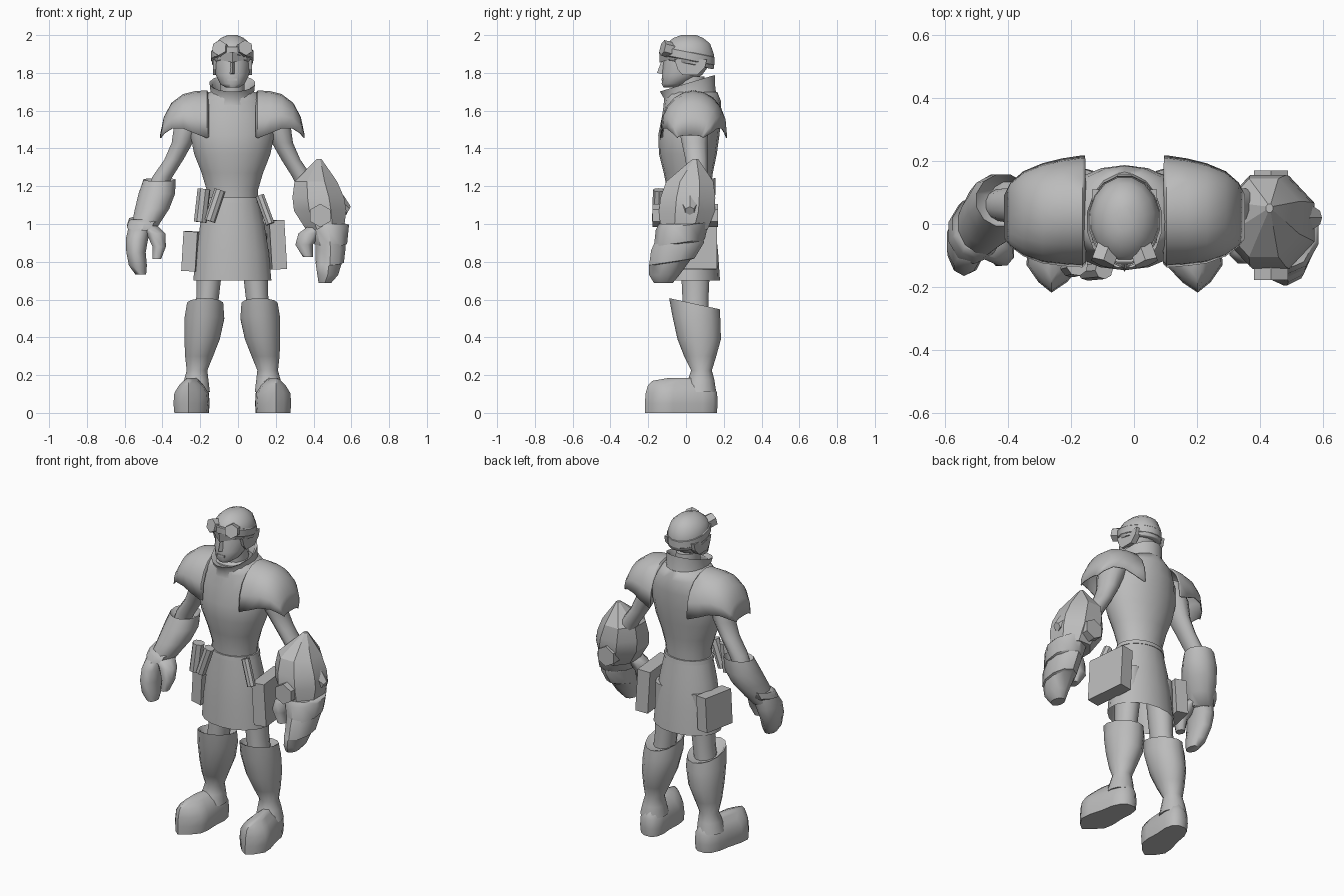
import bpy, bmesh, math
from mathutils import Vector

CX = -0.03  # body centre line
grey = bpy.data.materials.new("plain_grey")
grey.diffuse_color = (0.5, 0.5, 0.5, 1)


def finish(name, bm, angle=40):
    bmesh.ops.recalc_face_normals(bm, faces=bm.faces)
    me = bpy.data.meshes.new(name)
    bm.to_mesh(me)
    bm.free()
    me.materials.append(grey)
    ob = bpy.data.objects.new(name, me)
    bpy.context.collection.objects.link(ob)
    bpy.ops.object.select_all(action='DESELECT')
    ob.select_set(True)
    bpy.context.view_layer.objects.active = ob
    if angle:
        bpy.ops.object.shade_smooth_by_angle(angle=math.radians(angle))
    return ob


def skin(name, rows, closed=True, caps=(True, True), angle=40):
    """Bridge rows of points with quads."""
    bm = bmesh.new()
    vs = [[bm.verts.new(p) for p in row] for row in rows]
    n = len(vs[0])
    for a, b in zip(vs, vs[1:]):
        for i in range(n if closed else n - 1):
            j = (i + 1) % n
            bm.faces.new((a[i], a[j], b[j], b[i]))
    if caps[0]:
        bm.faces.new(vs[0])
    if caps[1]:
        bm.faces.new(vs[-1])
    return finish(name, bm, angle)


def loft(name, rings, n=14, caps=(True, True), angle=40):
    """Rings: x, y, z, rx, ry, optional z slope along y."""
    rows = []
    for x, y, z, rx, ry, *s in rings:
        k = s[0] if s else 0
        row = []
        for i in range(n):
            a = 2 * math.pi * (i + 0.5) / n
            dy = ry * math.sin(a)
            row.append((x + rx * math.cos(a), y + dy, z + k * dy))
        rows.append(row)
    return skin(name, rows, True, caps, angle)


def rod(name, p, q, r, n=6, r2=None):
    p, q = Vector(p), Vector(q)
    bm = bmesh.new()
    bmesh.ops.create_cone(bm, cap_ends=True, segments=n, radius1=r,
                          radius2=r if r2 is None else r2, depth=(q - p).length)
    ob = finish(name, bm, 35)
    ob.location = (p + q) / 2
    ob.rotation_euler = (q - p).to_track_quat('Z', 'Y').to_euler()
    return ob


def box(name, loc, size, rot=(0, 0, 0)):
    bm = bmesh.new()
    bmesh.ops.create_cube(bm, size=1)
    bmesh.ops.scale(bm, vec=size, verts=bm.verts)
    ob = finish(name, bm, 0)
    ob.location, ob.rotation_euler = loc, rot
    return ob


# torso, collar and neck
loft("torso", [(CX, y, z, rx, ry) for y, z, rx, ry in [
    (.015, 1.08, .135, .11), (.015, 1.18, .138, .115), (.012, 1.27, .165, .13),
    (.01, 1.37, .205, .153), (.015, 1.47, .225, .162), (.03, 1.57, .215, .157),
    (.035, 1.65, .18, .15), (.03, 1.70, .122, .135)]], 18, angle=60)
loft("collar", [(CX, .028, 1.63, .14, .15), (CX, .02, 1.69, .116, .138, .2),
                (CX, .007, 1.745, .122, .148, .3), (CX, .007, 1.737, .108, .134, .3),
                (CX, .02, 1.69, .09, .11)], 16, (False, True), 60)
loft("neck", [(CX, .03, 1.62, .07, .08), (CX, .02, 1.78, .065, .08)], 12)

# head with skull cap, strap and goggles
loft("head", [(CX, -.085, 1.722, .035, .035), (CX, -.06, 1.742, .066, .07),
              (CX, -.02, 1.79, .09, .108), (CX, .005, 1.85, .098, .127),
              (CX, .01, 1.92, .095, .12)], 16, angle=60)
loft("skull_cap", [(CX, .015, 1.845, .1, .13, -.2), (CX, .015, 1.85, .11, .136, -.2),
                   (CX, .013, 1.91, .112, .138, -.1), (CX, .012, 1.955, .095, .118),
                   (CX, .012, 1.985, .062, .08), (CX, .015, 2.0, .025, .04)], 16, angle=60)
loft("goggle_strap", [(CX, .012, 1.865, .11, .136, -.2), (CX, .012, 1.87, .115, .142, -.2),
                      (CX, .012, 1.91, .115, .142, -.2), (CX, .012, 1.915, .11, .136, -.2)], 16)
skin("nose", [[(CX, -.13, 1.865), (CX - .012, -.115, 1.86), (CX + .012, -.115, 1.86)],
              [(CX, -.153, 1.80), (CX - .018, -.112, 1.79), (CX + .018, -.112, 1.79)]], angle=0)
skin("brow_peak", [[(CX - .07, -.11, 1.90), (CX, -.142, 1.91), (CX + .07, -.11, 1.90)],
                   [(CX - .08, -.085, 1.872), (CX, -.14, 1.855), (CX + .08, -.085, 1.872)]],
     False, (False, False), 0)
box("mouth", (CX, -.119, 1.765), (.05, .02, .012))

for s, side in ((-1, "left"), (1, "right")):
    rod("goggle_lens_" + side, (CX + s * .052, -.075, 1.92), (CX + s * .07, -.124, 1.933), .042)
    skin("ear_flap_" + side, [[(CX + s * x, y, z) for y, z in
         [(-.06, 1.87), (-.045, 1.82), (-.02, 1.79), (.06, 1.79), (.10, 1.83), (.11, 1.87)]]
         for x in (.07, .103)], angle=0)

    # shoulder guard: arches stepping outwards
    rows = []
    for d, top, y0, y1, bot in [(.125, 1.69, -.125, .215, 1.46), (.135, 1.705, -.135, .215, 1.455),
                                (.20, 1.70, -.13, .205, 1.48), (.26, 1.685, -.122, .19, 1.505),
                                (.32, 1.64, -.10, .165, 1.505), (.36, 1.565, -.07, .13, 1.48),
                                (.38, 1.47, -.045, .09, 1.455)]:
        row = []
        for i in range(11):
            a = math.pi * i / 10
            row.append((CX + s * d, (y0 + y1) / 2 - math.cos(a) * (y1 - y0) / 2,
                        bot + (top - bot) * math.sin(a) ** .8))
        rows.append(row)
    guard = skin("shoulder_guard_" + side, rows, False, (False, False), 45)
    m = guard.modifiers.new("thickness", 'SOLIDIFY')
    m.thickness, m.offset = .006, 0

    # upper arm
    loft("upper_arm_" + side, [(CX + s * d, y, z, rx, ry) for d, y, z, rx, ry in [
        (.19, .04, 1.62, .07, .08), (.235, .04, 1.53, .075, .085), (.265, .045, 1.43, .058, .07),
        (.31, .055, 1.34, .052, .06), (.37, .06, 1.25, .055, .055), (.40, .06, 1.18, .05, .05)]], 12)

    # leg and boot
    loft("thigh_" + side, [(CX + s * d, .05, z, r, r + .01) for d, z, r in [
        (.145, .5, .062), (.13, .62, .062), (.122, .74, .068), (.11, .95, .075)]], 12)
    loft("boot_shaft_" + side, [(CX + s * d, y, z, rx, ry, k) for d, y, z, rx, ry, k in [
        (.195, .075, .11, .078, .085, 0), (.191, .08, .175, .066, .07, 0),
        (.187, .082, .225, .056, .055, 0),
        (.176, .075, .30, .076, .085, 0), (.16, .07, .39, .096, .115, 0),
        (.148, .055, .50, .108, .127, -.1), (.144, .045, .578, .098, .134, -.22),
        (.144, .045, .573, .088, .118, -.22), (.144, .045, .55, .07, .095, -.1)]], 14, angle=60)

    # pointed shoe from a mirrored sole outline
    half = [(0, -.218), (.045, -.185), (.09, -.13), (.093, -.07), (.078, .02), (.075, .09),
            (.056, .145), (.022, .168)]
    plan = half + [(-x, y) for x, y in half[:0:-1]]
    rows = []
    for z, fx, fy, fb in [(0, .95, 1, .96), (.05, 1, 1, 1), (.105, .95, .985, .97),
                          (.145, .68, .95, .85), (.17, .4, .87, .65), (.185, .2, .6, .5)]:
        rows.append([(CX + s * (.206 - .12 * y) + fx * x,
                      .1 + fy * (y - .1) if y < .05 else .05 + fb * (y - .05), z) for x, y in plan])
    skin("shoe_" + side, rows, angle=60)

# skirt and belt
loft("skirt", [(CX, .025, .70, .21, .155), (CX, .022, .85, .196, .148),
               (CX, .018, 1.0, .172, .135), (CX, .015, 1.13, .142, .12),
               (CX, .015, 1.135, .13, .11)], 18, (False, True))
loft("belt", [(CX, .015, 1.115, .15, .125), (CX, .015, 1.14, .146, .122)], 18)

# hip boxes and belt tubes
box("hip_box_left", (-.238, .06, .855), (.075, .2, .21), (0, .06, -.2))
box("hip_box_right", (.2, .03, .89), (.08, .26, .26), (0, -.06, .1))
rod("belt_tube_left", (-.18, -.13, 1.185), (-.2, -.135, 1.01), .035, 8)
rod("belt_tube_tilted", (-.095, -.145, 1.18), (-.15, -.15, 1.015), .03, 8)
rod("belt_tube_right", (.115, -.09, 1.15), (.17, -.11, 1.0), .025, 8)

# left glove
loft("glove_cuff", [(-.40, .075, 1.19, .06, .06), (-.415, .075, 1.235, .088, .085, .1),
                    (-.43, .06, 1.16, .1, .1), (-.455, .03, 1.08, .094, .105),
                    (-.485, -.005, 1.01, .078, .095), (-.51, -.03, .95, .066, .075)], 12, angle=50)
loft("glove_band", [(-.497, -.01, 1.025, .07, .08), (-.495, -.01, 1.025, .085, .102, .2),
                    (-.51, -.025, .985, .083, .102, .2), (-.51, -.025, .98, .06, .08)], 10)
loft("glove_fingers", [(-.515, -.03, .99, .066, .08), (-.535, -.055, .92, .062, .095),
                       (-.54, -.075, .85, .054, .09), (-.53, -.09, .78, .05, .07),
                       (-.515, -.1, .733, .03, .045)], 10, angle=60)
loft("glove_thumb", [(-.48, -.04, .99, .06, .065), (-.435, -.07, .95, .055, .055),
                     (-.417, -.09, .88, .038, .045), (-.43, -.105, .815, .025, .03)], 8, angle=60)

# right armoured gauntlet with peaked cuff
loft("gauntlet_cuff", [(.43, .05, 1.345, .012, .015), (.412, .02, 1.225, .122, .135),
                       (.425, .01, 1.14, .148, .157), (.435, .005, 1.07, .15, .16),
                       (.46, -.01, .97, .108, .135)], 8, angle=25)
rod("gauntlet_bolt", (.435, -.178, 1.045), (.435, .17, 1.045), .062)
rod("gauntlet_stud", (.53, .02, 1.10), (.585, .02, 1.07), .06, 6, .025)
loft("gauntlet_band", [(.48, -.015, 1.0, .1, .13), (.482, -.02, .99, .11, .14, .15),
                       (.49, -.035, .90, .092, .135, .15), (.49, -.035, .895, .07, .11)], 10)
loft("gauntlet_fingers", [(.485, -.03, .94, .08, .12), (.49, -.045, .88, .084, .14, .15),
                          (.486, -.075, .80, .078, .12, .15), (.48, -.085, .795, .072, .11, .15),
                          (.475, -.115, .73, .058, .08), (.46, -.12, .688, .035, .05)], 10)
loft("gauntlet_thumb", [(.43, -.05, .99, .06, .065), (.38, -.07, .95, .065, .06),
                        (.35, -.08, .89, .05, .05), (.37, -.09, .825, .028, .035)], 8, angle=60)
